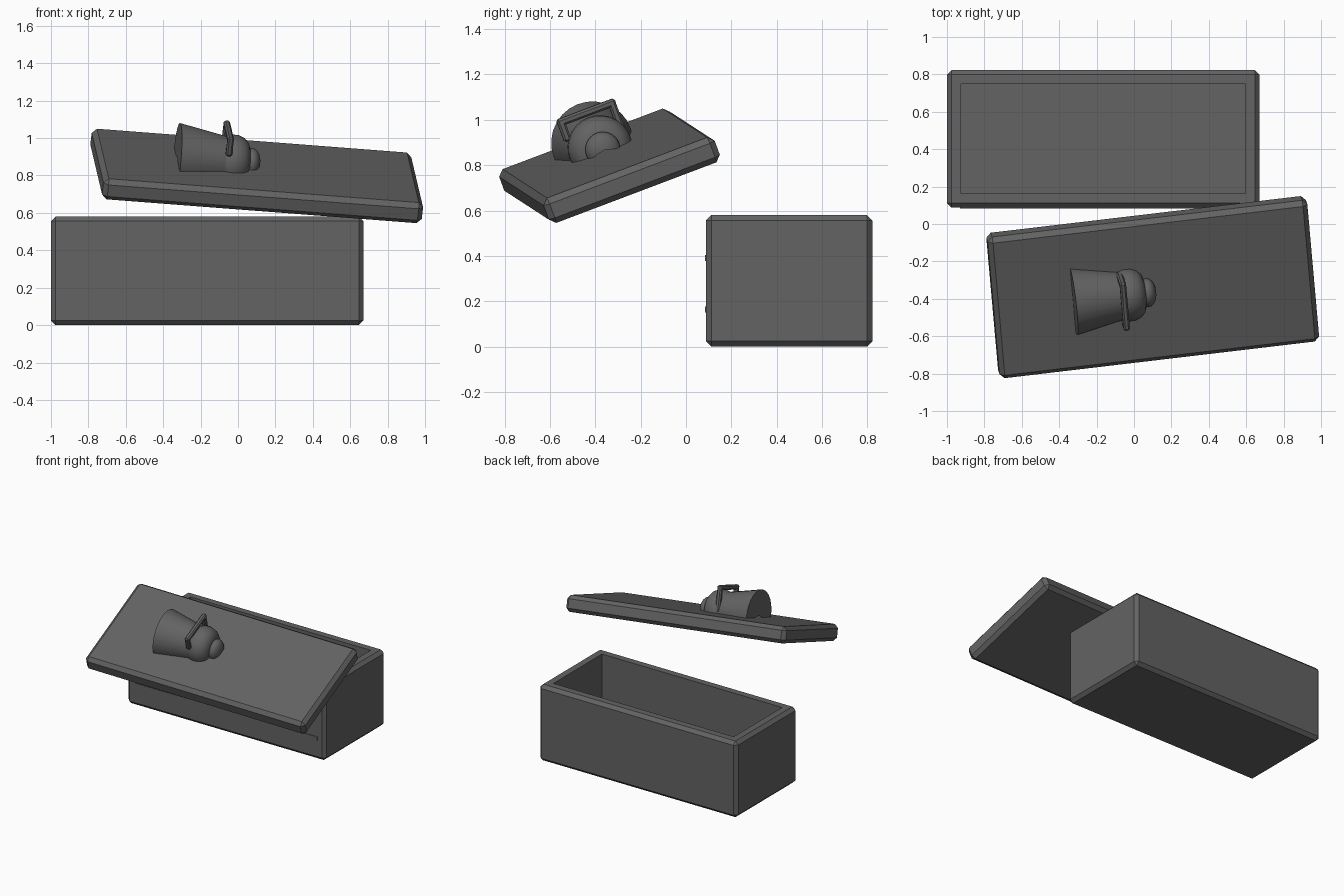
import bpy, bmesh, math
from mathutils import Matrix, Vector

if "Cube" in bpy.data.objects:
    bpy.data.objects.remove(bpy.data.objects["Cube"], do_unlink=True)

stone = bpy.data.materials.new("dark_grey_stone")
stone.use_nodes = True
grey = (0.125, 0.125, 0.125, 1)
stone.diffuse_color = grey
stone.node_tree.nodes["Principled BSDF"].inputs["Base Color"].default_value = grey


def finish(name, bm, matrix=None, smooth=False):
    """Turn a bmesh into a named stone object."""
    bmesh.ops.recalc_face_normals(bm, faces=bm.faces)
    if matrix:
        bm.transform(matrix)
    mesh = bpy.data.meshes.new(name)
    bm.to_mesh(mesh)
    bm.free()
    mesh.materials.append(stone)
    obj = bpy.data.objects.new(name, mesh)
    bpy.context.collection.objects.link(obj)
    if smooth:
        bpy.ops.object.select_all(action='DESELECT')
        obj.select_set(True)
        bpy.context.view_layer.objects.active = obj
        bpy.ops.object.shade_smooth_by_angle(angle=math.radians(35))
    return obj


def block(size, centre, bevel=0.0):
    """Bmesh box with chamfered edges."""
    bm = bmesh.new()
    bmesh.ops.create_cube(bm, size=1)
    bm.transform(Matrix.Translation(centre) @ Matrix.Diagonal((*size, 1)))
    if bevel:
        bmesh.ops.bevel(bm, geom=bm.edges[:], offset=bevel, segments=1, affect='EDGES')
    return bm


def half_lathe(name, profile, matrix):
    """Sweep (along, radius) points over the lid, sinking the rims into it."""
    bm = bmesh.new()
    sink = math.radians(15)
    start = Matrix.Rotation(-sink, 3, 'X')
    verts = [bm.verts.new(start @ Vector((x, r, 0))) for x, r in profile]
    edges = [bm.edges.new(pair) for pair in zip(verts, verts[1:])]
    bmesh.ops.spin(bm, geom=verts + edges, axis=(1, 0, 0), cent=(0, 0, 0),
                   angle=math.pi + 2 * sink, steps=16)
    bmesh.ops.remove_doubles(bm, verts=bm.verts, dist=0.0005)
    return finish(name, bm, matrix, smooth=True)


# Hollow stone chest
chest = block((1.67, 0.735, 0.58), (-0.165, 0.455, 0.29), 0.024)
chest.faces.ensure_lookup_table()
top = max(chest.faces, key=lambda f: f.calc_center_median().z)
bmesh.ops.inset_region(chest, faces=[top], thickness=0.072)
bmesh.ops.translate(
    chest, vec=(0, 0, -0.49),
    verts=[v for f in bmesh.ops.extrude_discrete_faces(chest, faces=[top])["faces"] for v in f.verts])
finish("chest", chest)

# Narrow bands on the chest front
for name, z in (("lower_band", 0.163), ("upper_band", 0.39)):
    finish(name, block((1.54, 0.012, 0.026), (-0.16, 0.0895, z)))

# Lid frame: length, width and normal directions of the tilted slab
along = Vector((0.990, 0.117, -0.076)).normalized()
normal = along.cross(Vector((-0.098, 0.931, 0.354))).normalized()
across = normal.cross(along)
lid_frame = Matrix((along, across, normal)).transposed().to_4x4()
lid_frame.translation = (0.10, -0.3375, 0.7975)
thickness = 0.118
finish("lid", block((1.726, 0.81, thickness), (0, 0, 0), 0.026), lid_frame)

# Carved half-round figure lying on the lid
surface = lid_frame @ Matrix.Translation((0, 0, thickness / 2))
axis = surface @ Matrix.Translation((0, 0, 0.015))
half_lathe("flared_body", [(-0.437, 0), (-0.437, 0.182), (-0.18, 0.13), (-0.18, 0)], axis)
half_lathe("shoulder", [(-0.20, 0), (-0.20, 0.128), (-0.16, 0.142), (-0.12, 0.142),
                        (-0.085, 0.128), (-0.062, 0.105), (-0.05, 0.07), (-0.05, 0)], axis)
dome = [(-0.037 - 0.047 * math.cos(a), 0.078 * math.sin(a))
        for a in (math.pi * i / 10 for i in range(11))]
half_lathe("end_knob", dome, axis)

# Angular strap over the shoulder: one crossbar and two legs of unequal length
for name, size, centre in (
        ("strap_crossbar", (0.034, 0.275, 0.034), (-0.178, 0, 0.178)),
        ("strap_long_leg", (0.034, 0.034, 0.185), (-0.178, 0.12, 0.1)),
        ("strap_short_leg", (0.034, 0.034, 0.105), (-0.178, -0.12, 0.14))):
    finish(name, block(size, centre, 0.009), surface)
